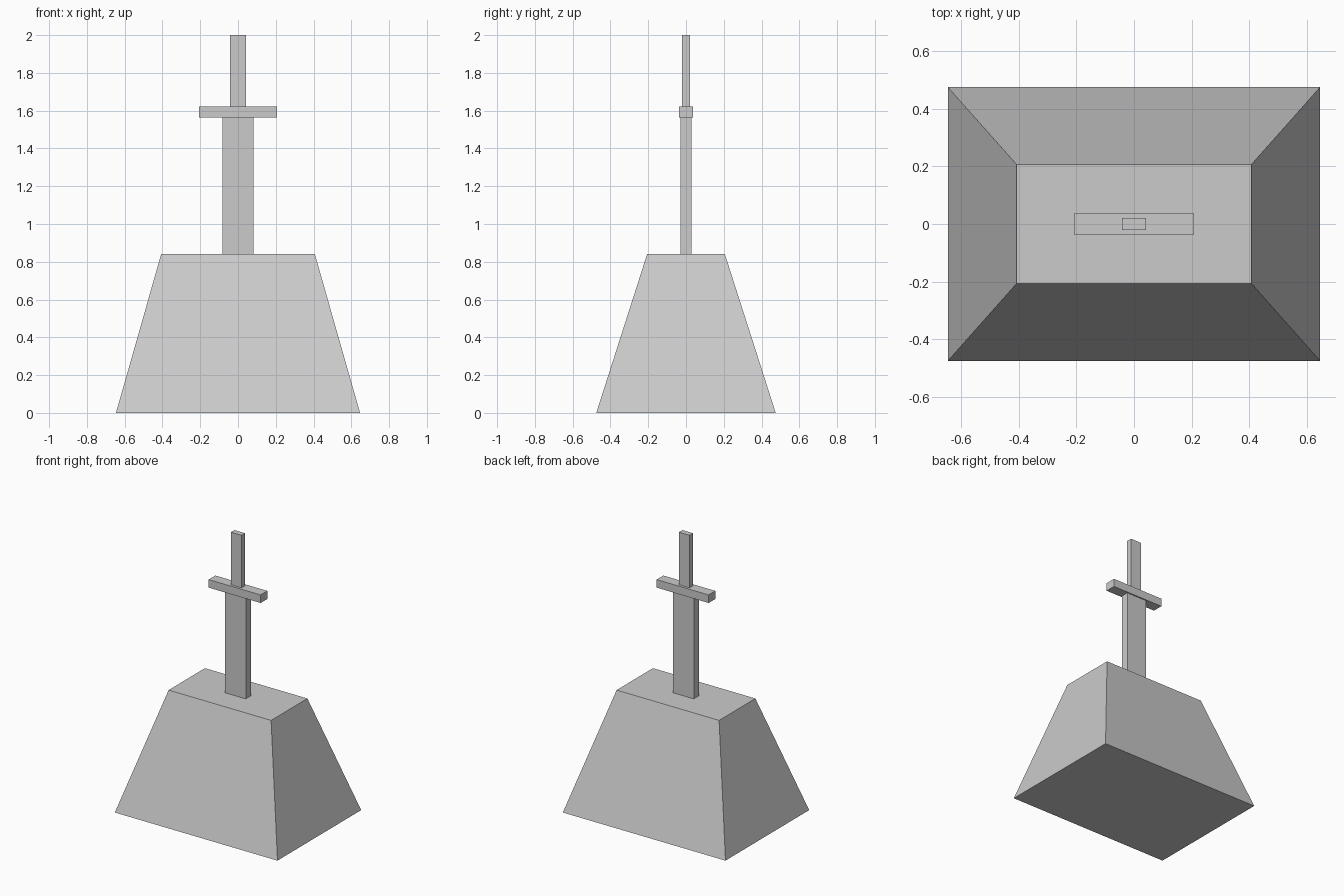
import bpy
import bmesh

cube = bpy.data.objects.get("Cube")
if cube:
    bpy.data.objects.remove(cube, do_unlink=True)

# One plain grey for every part
grey = bpy.data.materials.new("stone_grey")
grey.use_nodes = True
colour = (0.6, 0.6, 0.6, 1)
grey.diffuse_color = colour
grey.node_tree.nodes["Principled BSDF"].inputs["Base Color"].default_value = colour


def block(name, half_x, half_y, bottom, top, top_half=None):
    """Box from bottom to top, optionally tapering to top_half = (x, y)."""
    top_x, top_y = top_half or (half_x, half_y)
    bm = bmesh.new()
    bmesh.ops.create_cube(bm, size=2)
    for v in bm.verts:
        upper = v.co.z > 0
        v.co.x *= top_x if upper else half_x
        v.co.y *= top_y if upper else half_y
        v.co.z = top if upper else bottom
    mesh = bpy.data.meshes.new(name)
    bm.to_mesh(mesh)
    bm.free()
    mesh.materials.append(grey)
    obj = bpy.data.objects.new(name, mesh)
    bpy.context.collection.objects.link(obj)
    return obj


# Tapered stone
block("stone", 0.646, 0.475, 0, 0.84, top_half=(0.407, 0.206))

# Sword, its blade sunk into the stone
block("blade", 0.082, 0.029, 0.7, 1.565)
block("crossguard", 0.206, 0.038, 1.565, 1.623)
block("grip", 0.042, 0.02, 1.623, 2.0)
